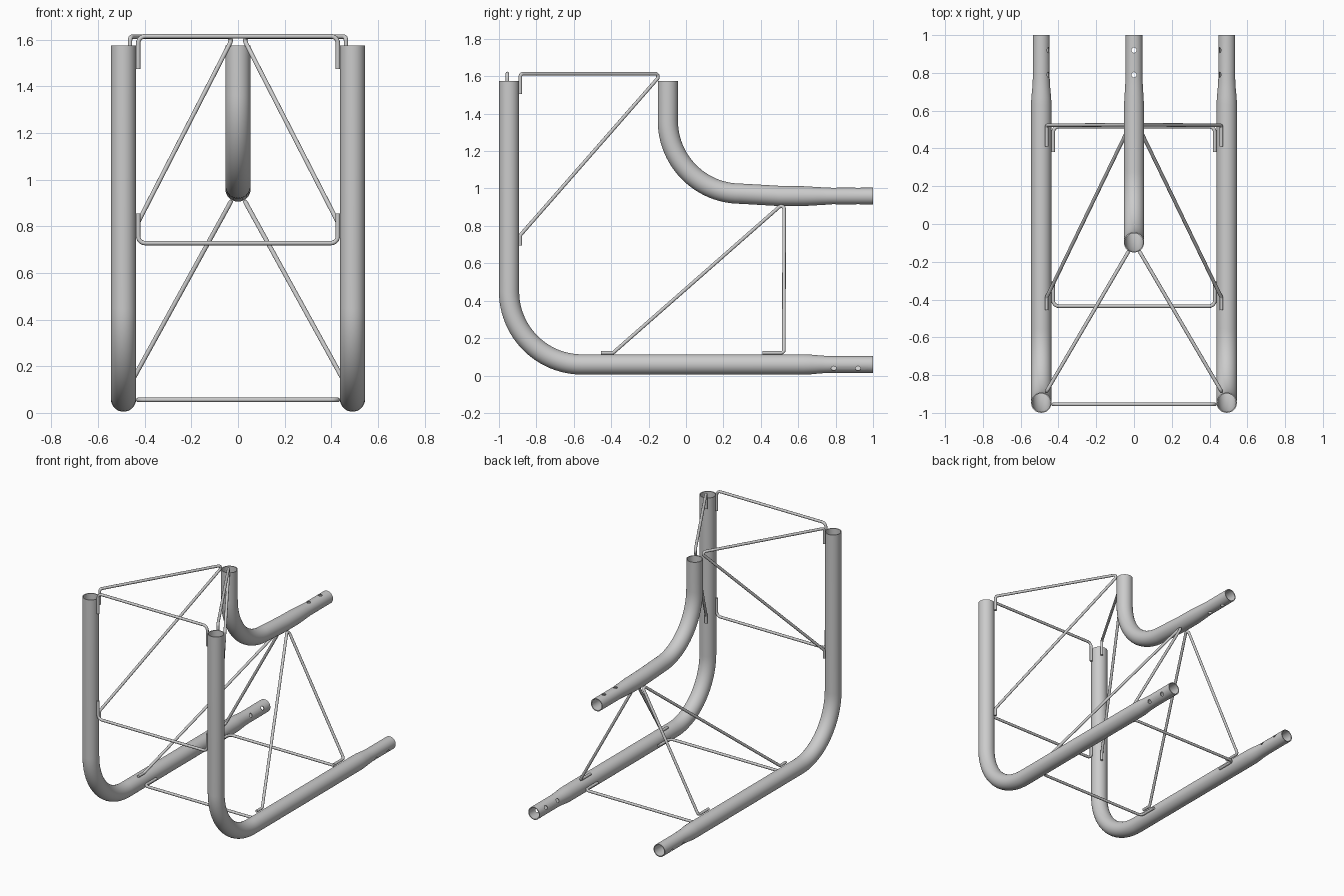
import bpy, math
from mathutils import Vector

if "Cube" in bpy.data.objects:
    bpy.data.objects.remove(bpy.data.objects["Cube"])


def fillet(pts, rad, seg=6):
    """Round the inner corners of a polyline with arcs of radius rad."""
    pts = [Vector(p) for p in pts]
    out = [pts[0]]
    for a, p, b in zip(pts, pts[1:], pts[2:]):
        u, v = (a - p).normalized(), (b - p).normalized()
        half = u.angle(v) / 2
        d = rad / math.tan(half)
        bis = (u + v).normalized()
        c = p + bis * (rad / math.sin(half))
        s, e = p + u * d - c, p + v * d - c
        ang = s.angle(e)
        for i in range(seg + 1):
            t = i / seg
            out.append(c + (s * math.sin((1 - t) * ang) + e * math.sin(t * ang)) / math.sin(ang))
    return out + [pts[-1]]


def sweep(name, pts, r, radii=None, res=4, caps=True):
    """Round bar along a polyline, converted to a mesh."""
    cu = bpy.data.curves.new(name, 'CURVE')
    cu.dimensions = '3D'
    cu.bevel_depth = r
    cu.bevel_resolution = res
    cu.use_fill_caps = caps
    sp = cu.splines.new('POLY')
    sp.points.add(len(pts) - 1)
    for i, p in enumerate(pts):
        sp.points[i].co = (*p, 1)
        sp.points[i].radius = radii[i] if radii else 1
    ob = bpy.data.objects.new(name, cu)
    bpy.context.collection.objects.link(ob)
    select(ob)
    bpy.ops.object.convert(target='MESH')
    ob = bpy.context.object
    bpy.ops.object.shade_smooth_by_angle(angle=math.radians(35))
    return ob


def select(ob):
    bpy.ops.object.select_all(action='DESELECT')
    ob.select_set(True)
    bpy.context.view_layer.objects.active = ob


def chord(name, x, path, tail, axis):
    """Bent hollow main tube with a necked end and two pin holes."""
    pts = fillet([(x, y, z) for y, z in path], 0.39, 24)
    radii = [1] * len(pts)
    pts[-1:] = [Vector((x, y, z)) for y, z, _ in tail]
    radii[-1:] = [k for _, _, k in tail]
    ob = sweep(name, pts, 0.054, radii, 14, False)
    m = ob.modifiers.new('wall', 'SOLIDIFY')
    m.thickness, m.offset = 0.006, -1
    bpy.ops.object.modifier_apply(modifier='wall')
    # pin holes through the necked end
    for hy in (0.79, 0.92):
        c, a = Vector((x, hy, tail[-1][1])), Vector(axis).normalized() * 0.1
        cut = sweep('hole_cutter', [c - a, c + a], 0.014, None, 6)
        cut.hide_render = True
        select(ob)
        b = ob.modifiers.new('hole', 'BOOLEAN')
        b.operation, b.object, b.solver = 'DIFFERENCE', cut, 'EXACT'
        bpy.ops.object.modifier_apply(modifier='hole')
        bpy.data.objects.remove(cut)
    bpy.ops.object.shade_smooth_by_angle(angle=math.radians(35))


# main tubes: two lower, one upper
neck = 0.83
for side, s in (('left', -1), ('right', 1)):
    chord(side + '_main_tube', s * 0.491, [(-0.946, 1.575), (-0.946, 0.059), (1, 0.059)],
          [(0.63, 0.059, 1), (0.67, 0.059, 0.97), (0.72, 0.059, 0.88), (0.77, 0.059, neck), (1, 0.059, neck)],
          (-s * math.cos(math.pi / 6), 0, 0.5))
chord('upper_main_tube', 0, [(-0.097, 1.575), (-0.097, 0.972), (1, 0.972)],
      [(0.5, 0.96, 1), (0.63, 0.959, 0.98), (0.72, 0.959, 0.88), (0.77, 0.959, neck), (1, 0.959, neck)],
      (0, 0, 1))

# cross braces between the lower tubes
R, bx = 0.0095, 0.428
for name, y0, y1 in (('rear', 0.38, 0.515), ('middle', -0.305, -0.435)):
    sweep(name + '_floor_brace', fillet([(-bx, y0, 0.056), (-bx, y1, 0.056), (bx, y1, 0.056), (bx, y0, 0.056)], 0.03), R)
for name, z0, z1 in (('top', 1.475, 1.615), ('mid', 0.855, 0.728)):
    sweep(name + '_upright_brace', fillet([(-bx, -0.955, z0), (-bx, -0.955, z1), (bx, -0.955, z1), (bx, -0.955, z0)], 0.03), R)

# bent lacing rods joining the lower tubes to the upper tube
lx = 0.463
for side, s in (('left', -1), ('right', 1)):
    sweep(side + '_floor_lacing', fillet([(s * lx, -0.455, 0.121), (s * lx, -0.39, 0.121), (s * 0.02, 0.525, 0.925),
                                          (s * lx, 0.523, 0.121), (s * lx, 0.41, 0.121)], 0.016), R)
    sweep(side + '_upright_lacing', fillet([(s * lx, -0.886, 0.695), (s * lx, -0.886, 0.75), (s * 0.02, -0.13, 1.613),
                                            (s * lx, -0.886, 1.613), (s * lx, -0.886, 1.505)], 0.016), R)
